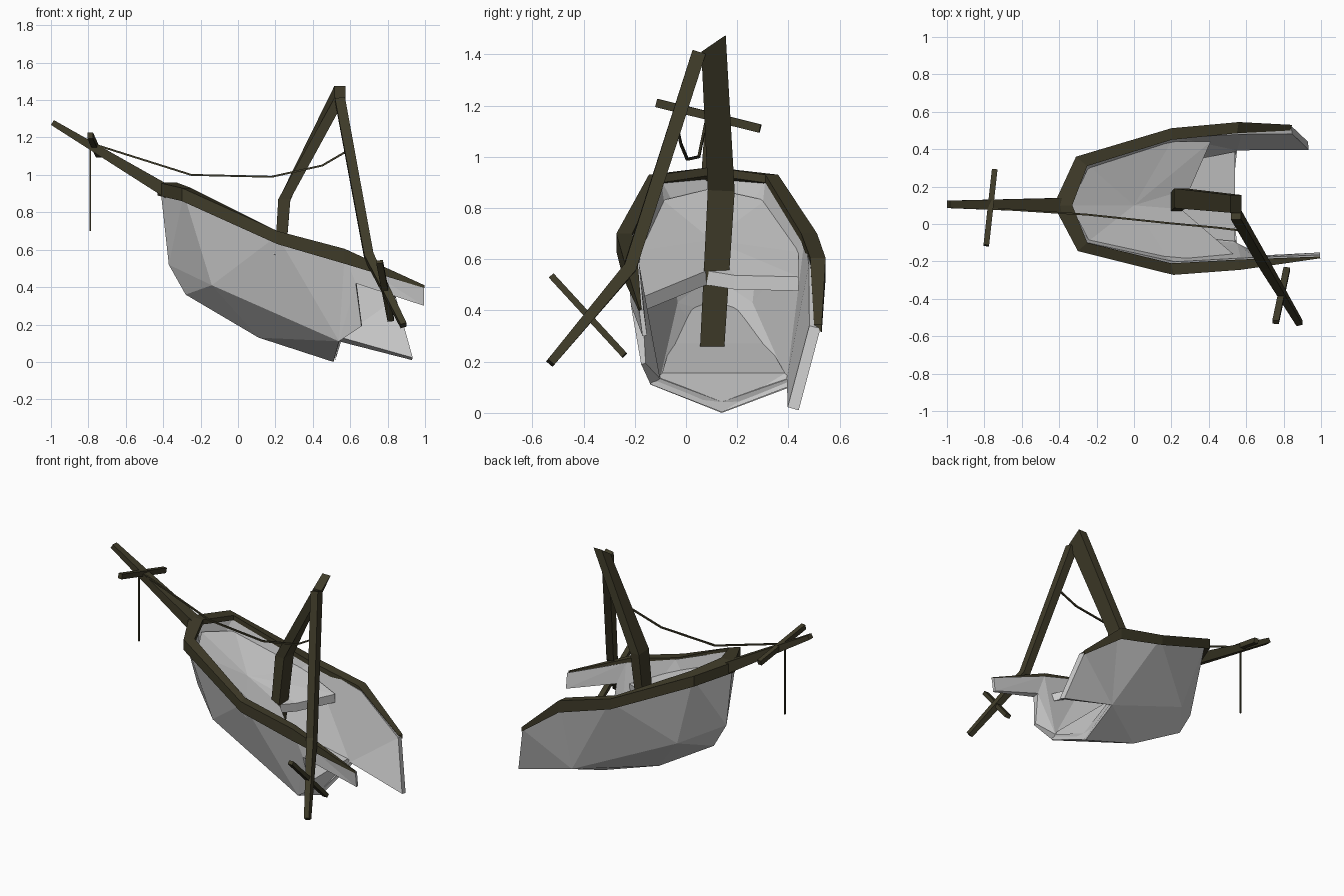
import bpy, bmesh
from mathutils import Vector as V

if "Cube" in bpy.data.objects:
    bpy.data.objects.remove(bpy.data.objects["Cube"])

wood = bpy.data.materials.new("dark_wood")
wood.diffuse_color = (0.05, 0.044, 0.022, 1)
wood.use_nodes = True
wood.node_tree.nodes["Principled BSDF"].inputs["Base Color"].default_value = wood.diffuse_color


def make(name, verts, faces, mat=None, centre=None, thick=0, thin=()):
    me = bpy.data.meshes.new(name)
    bm = bmesh.new()
    vs = [bm.verts.new(v) for v in verts]
    for f in faces:
        bm.faces.new([vs[i] for i in f])
    bm.normal_update()
    if centre:  # open shell: point every face away from the middle
        for f in bm.faces:
            if f.normal.dot(f.calc_center_median() - V(centre)) < 0:
                f.normal_flip()
    else:
        bmesh.ops.recalc_face_normals(bm, faces=bm.faces)
    bm.to_mesh(me)
    bm.free()
    ob = bpy.data.objects.new(name, me)
    bpy.context.collection.objects.link(ob)
    if mat:
        me.materials.append(mat)
    if thick:
        g = ob.vertex_groups.new(name="thickness")
        for i in range(len(verts)):
            g.add([i], 0.4 if i in thin else 1.0, 'REPLACE')
        m = ob.modifiers.new("thickness", 'SOLIDIFY')
        m.thickness, m.offset, m.vertex_group = thick, -1, g.name
    return ob


def loft(name, rings, mat):
    # skin equal four-point rings and close both ends
    n = len(rings)
    faces = [(4*i + k, 4*i + (k+1) % 4, 4*i + 4 + (k+1) % 4, 4*i + 4 + k)
             for i in range(n - 1) for k in range(4)]
    faces += [(3, 2, 1, 0), tuple(range(4*n - 4, 4*n))]
    return make(name, [p for r in rings for p in r], faces, mat)


def beam(name, pts, sizes, ref=(0, 0, 1)):
    pts = [V(p) for p in pts]
    rings = []
    for i, p in enumerate(pts):
        a, b = pts[max(i-1, 0)], pts[min(i+1, len(pts)-1)]
        t = ((p - a).normalized() + (b - p).normalized()).normalized()
        s = t.cross(V(ref)).normalized()
        u = s.cross(t)
        w, h = sizes[min(i, len(sizes)-1)]
        rings.append([p + s*w/2*i1 + u*h/2*j1
                      for i1, j1 in ((-1, -1), (1, -1), (1, 1), (-1, 1))])
    return loft(name, rings, wood)


def cy(x):
    return 0.12 + 0.05*x


# Hull shell: keel, bilge and rail rows on both sides, broken at the stern
keel = [(-0.415, cy(-.4), 0.93), (-0.37, cy(-.37), 0.52), (-0.28, cy(-.28), 0.36),
        (0.11, cy(.11), 0.13), (0.51, 0.14, 0.0)]
verts = list(keel)
faces = []
thin = []
for s in (-1, 1):
    o = len(verts)
    for x, w, z in ((-0.29, 0.235, 0.9), (0.21, 0.375, 0.675), (0.57, 0.375, 0.57),
                    (-0.14, 0.18, 0.41), (0.54, 0.285, 0.11)):
        verts.append((x, cy(x) + s*w, z))
    r0, r1, r2, b0, b1 = range(o, o + 5)
    faces += [(0, 1, r0), (1, b0, r0), (1, 2, b0), (2, 3, b0), (3, b1, b0),
              (3, 4, b1), (r0, b0, r1), (b0, b1, r1), (r1, b1, r2)]
    e = len(verts)
    if s < 0:
        verts += [(0.995, -0.183, 0.40), (0.995, -0.17, 0.30),
                  (0.63, -0.215, 0.42), (0.66, -0.175, 0.19)]
        faces += [(r2, e, e+1), (r2, e+1, e+2), (r2, e+2, b1), (e+2, e+3, b1)]
        thin = [e, e+1, e+3]
    else:
        verts += [(0.84, 0.525, 0.33), (0.93, 0.44, 0.01)]
        faces += [(r2, e, b1), (e, e+1, b1)]
make("hull", verts, faces, centre=(0.2, 0.13, 0.6), thick=0.045, thin=thin)

# Hold floor and the wall closing it at the break
half = [(-0.14, 0.14, 0.40), (0.2, 0.19, 0.27), (0.54, 0.24, 0.155)]
floor = [(-0.28, 0.106, 0.44)] + [(x, cy(x) - w, z) for x, w, z in half]
floor += [(x, cy(x) + w, z) for x, w, z in reversed(half)]
make("hold_floor", floor, [(0, 1, 6), (1, 2, 5, 6), (2, 3, 4, 5)])
make("hold_end", [(0.518, 0.14, 0.003), (0.552, -0.14, 0.112), floor[3], floor[4],
                  (0.552, 0.425, 0.112)], [(0, 1, 2, 3), (0, 3, 4)])

# Broken sloping deck, sagging towards its middle
outline = [(0.41, 0.44, 0), (0.20, 0.44, 0), (-0.24, 0.31, 0), (-0.34, 0.10, 0),
           (-0.24, -0.09, 0), (0.20, -0.21, 0), (0.53, -0.16, 0.02),
           (0.25, 0.08, 0.05), (0.30, 0.19, 0.045)]
n = len(outline)
top = [(x, y, 0.72 - 0.46*x - sag) for x, y, sag in outline] + [(0.0, 0.10, 0.675)]
m = n + 1
fan = [(i, (i+1) % n, n) for i in range(n)]
make("deck", top + [(x, y, z - 0.055) for x, y, z in top],
     fan + [tuple(i + m for i in reversed(f)) for f in fan]
     + [(i, (i+1) % n, m + (i+1) % n, m + i) for i in range(n)])

# Gunwale rail running round the bow: outer xy, inner xy, top z, height
rail = [(0.997, -0.183, 0.99, -0.174, 0.41, 0.015), (0.57, -0.245, 0.56, -0.19, 0.605, 0.08),
        (0.21, -0.272, 0.20, -0.21, 0.70, 0.07), (-0.30, -0.145, -0.25, -0.10, 0.93, 0.07),
        (-0.43, 0.10, -0.33, 0.10, 0.96, 0.07), (-0.31, 0.36, -0.25, 0.31, 0.93, 0.07),
        (0.20, 0.512, 0.20, 0.45, 0.70, 0.07), (0.56, 0.545, 0.55, 0.485, 0.605, 0.08),
        (0.845, 0.53, 0.835, 0.50, 0.345, 0.03)]
loft("gunwale", [[(a, b, z - h), (a, b, z), (c, d, z), (c, d, z - h*0.45)]
                 for a, b, c, d, z, h in rail], wood)

# Bowsprit and its yard
beam("bowsprit", [(-0.36, 0.10, 0.90), (-0.992, 0.105, 1.28)], [(0.08, 0.07), (0.04, 0.03)])
beam("bowsprit_yard", [(-0.79, -0.115, 1.21), (-0.745, 0.29, 1.11)], [(0.03, 0.033)])

# Snapped mast with a splintered top: x range, y range, z at low and high y
mast = [(0.18, 0.23, 0.055, 0.15, 0.26, 0.26), (0.215, 0.28, 0.085, 0.19, 0.87, 0.865),
        (0.515, 0.575, 0.06, 0.155, 1.41, 1.475)]
loft("mast", [[(x0, y0, z0), (x1, y0, z0), (x1, y1, z1), (x0, y1, z1)]
              for x0, x1, y0, y1, z0, z1 in mast], wood)

# Fallen upper mast and its yard
beam("fallen_mast", [(0.545, 0.05, 1.405), (0.70, -0.22, 0.565), (0.885, -0.53, 0.195)],
     [(0.054, 0.054), (0.05, 0.05), (0.033, 0.033)], (1, 0, 0))
beam("fallen_yard", [(0.757, -0.525, 0.535), (0.817, -0.24, 0.225)], [(0.025, 0.035)], (1, 0, 0))

# Ropes
beam("slack_rope", [(-0.79, 0.085, 1.17), (-0.25, 0.05, 1.0), (0.18, 0.005, 0.99),
                    (0.45, -0.02, 1.05), (0.57, -0.035, 1.12)], [(0.01, 0.01)])
beam("hanging_rope", [(-0.79, 0.085, 1.15), (-0.79, 0.085, 0.70)], [(0.008, 0.008)], (1, 0, 0))
